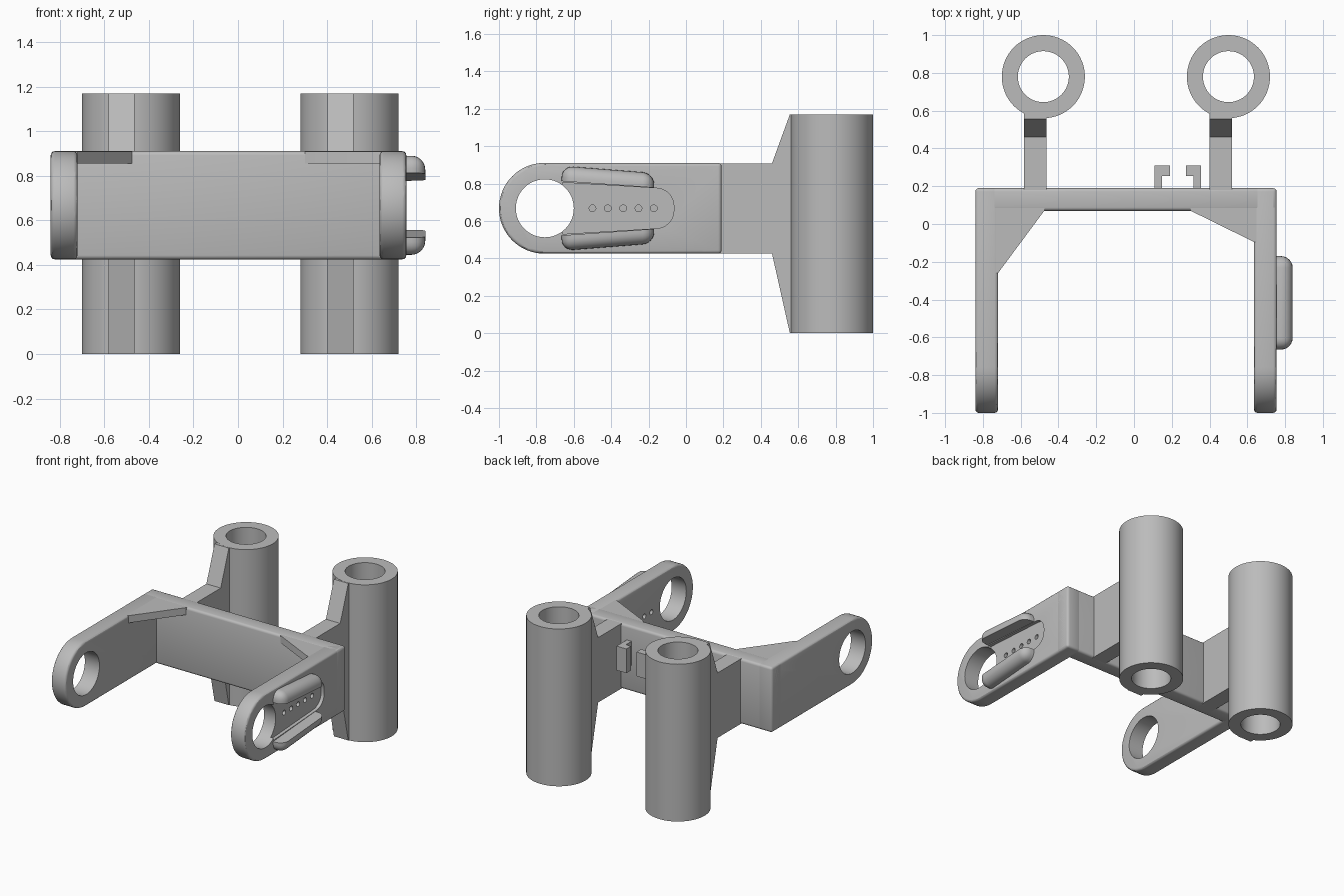
import bpy, bmesh
from math import cos, sin, pi

cube = bpy.data.objects.get("Cube")
if cube:
    bpy.data.objects.remove(cube, do_unlink=True)

grey = bpy.data.materials.new("plain grey")
grey.use_nodes = True
grey.diffuse_color = (0.5, 0.5, 0.5, 1)
grey.node_tree.nodes["Principled BSDF"].inputs["Base Color"].default_value = (0.5, 0.5, 0.5, 1)

BOTTOM, TOP = 0.425, 0.91
MID = (BOTTOM + TOP) / 2


def arc(ca, cb, r, start, end, n):
    """Points on an arc, angles in units of pi."""
    angles = [pi * (start + (end - start) * i / n) for i in range(n + 1)]
    return [(ca + r * cos(t), cb + r * sin(t)) for t in angles]


def circle(ca, cb, r, n=64):
    return arc(ca, cb, r, 0, 2, n)[:-1]


def prism(name, outline, axis, lo, hi):
    """Extrude an outline: (y, z) along x, or (x, y) along z."""
    place = (lambda a, b, t: (t, a, b)) if axis == "x" else (lambda a, b, t: (a, b, t))
    bm = bmesh.new()
    ends = [[bm.verts.new(place(a, b, t)) for a, b in outline] for t in (lo, hi)]
    for ring in ends:
        bm.faces.new(ring)
    n = len(outline)
    for i in range(n):
        j = (i + 1) % n
        bm.faces.new((ends[0][i], ends[0][j], ends[1][j], ends[1][i]))
    bmesh.ops.recalc_face_normals(bm, faces=bm.faces)
    mesh = bpy.data.meshes.new(name)
    bm.to_mesh(mesh)
    bm.free()
    mesh.materials.append(grey)
    obj = bpy.data.objects.new(name, mesh)
    bpy.context.collection.objects.link(obj)
    return obj


def box(x0, x1, y0, y1):
    return [(x0, y0), (x1, y0), (x1, y1), (x0, y1)]


def activate(obj):
    bpy.ops.object.select_all(action="DESELECT")
    obj.select_set(True)
    bpy.context.view_layer.objects.active = obj


def soften(obj, width=0.018):
    activate(obj)
    mod = obj.modifiers.new("rounded edges", "BEVEL")
    mod.width, mod.segments, mod.limit_method = width, 3, "ANGLE"
    bpy.ops.object.modifier_apply(modifier=mod.name)


def cut(obj, *cutters):
    for cutter in cutters:
        activate(obj)
        mod = obj.modifiers.new("cut", "BOOLEAN")
        mod.operation, mod.object, mod.solver = "DIFFERENCE", cutter, "EXACT"
        bpy.ops.object.modifier_apply(modifier=mod.name)
        bpy.data.objects.remove(cutter, do_unlink=True)


# Side arms with round eyes
def make_arm(name, x0, x1):
    r = (TOP - BOTTOM) / 2
    outline = arc(r - 1, MID, r, 0.5, 1.5, 32) + [(0.19, BOTTOM), (0.19, TOP)]
    arm = prism(name, outline, "x", x0, x1)
    soften(arm)
    cut(arm, prism("eye_cutter", circle(-0.755, MID, 0.155), "x", x0 - 0.1, x1 + 0.1))
    return arm


right_arm = make_arm("right_arm", -0.84, -0.72)
left_arm = make_arm("left_arm", 0.635, 0.755)

# Recess and row of small holes in the left arm
recess = [(-0.66, 0.53), (-0.66, 0.805)]
recess += arc(-0.16, 0.68, 0.095, 0.5, 0, 8) + arc(-0.16, 0.655, 0.095, 0, -0.5, 8)
cut(left_arm, prism("recess_cutter", recess, "x", 0.73, 0.9))
for i in range(5):
    cut(left_arm, prism("pin_cutter", circle(-0.5 + i * 0.082, MID, 0.018, 16), "x", 0.5, 0.9))

# Cross bar between the arms
cross_bar = prism("cross_bar", box(-0.84, 0.755, 0.07, 0.19), "z", BOTTOM, TOP)
soften(cross_bar)

# Thin corner gussets under the top edge
prism("right_gusset", [(-0.75, -0.26), (-0.72, -0.26), (-0.475, 0.07), (-0.475, 0.1), (-0.75, 0.1)],
      "z", 0.855, TOP - 0.001)
prism("left_gusset", [(0.665, -0.095), (0.635, -0.095), (0.30, 0.07), (0.30, 0.1), (0.665, 0.1)],
      "z", 0.855, TOP - 0.001)

# Upright tubes on flared webs
for side, x, web_x in (("right", -0.48, -0.523), ("left", 0.5, 0.46)):
    tube = prism(side + "_tube", circle(x, 0.78, 0.22), "z", 0, 1.17)
    cut(tube, prism("bore_cutter", circle(x, 0.78, 0.135), "z", -0.1, 1.3))
    web = [(0.12, BOTTOM), (0.46, BOTTOM), (0.555, 0.001), (0.6, 0.001),
           (0.6, 1.169), (0.555, 1.169), (0.46, TOP - 0.002), (0.12, TOP - 0.002)]
    prism(side + "_web", web, "x", web_x - 0.059, web_x + 0.059)

# Pair of facing hooks behind the bar
for side, s in (("right", -1), ("left", 1)):
    hook = [(0.123, 0.18), (0.123, 0.31), (0.042, 0.31), (0.042, 0.255), (0.083, 0.255), (0.083, 0.18)]
    prism(side + "_hook", [(0.232 + s * a, b) for a, b in hook], "z", 0.62, 0.80)

# Rounded grip pads above and below the recess
for name, s in (("upper_pad", 1), ("lower_pad", -1)):
    outline = [(-0.665, 0.145), (-0.17, 0.11), (-0.17, 0.188), (-0.665, 0.227)]
    pad = prism(name, [(y, MID + s * h) for y, h in outline], "x", 0.70, 0.84)
    bm = bmesh.new()
    bm.from_mesh(pad.data)

    def rounded(edge):
        a, b = (v.co for v in edge.verts)
        outer_face = a.x > 0.8 and b.x > 0.8
        far = all(abs(v.z - MID) > 0.16 for v in (a, b))
        if outer_face:
            return far or abs(a.y - b.y) < 0.01
        return far and abs(a.x - b.x) > 0.1

    bmesh.ops.bevel(bm, geom=[e for e in bm.edges if rounded(e)], offset=0.062,
                    segments=6, profile=0.5, affect="EDGES", clamp_overlap=True)
    bm.to_mesh(pad.data)
    bm.free()

# Smooth shading with crisp edges
bpy.ops.object.select_all(action="DESELECT")
for obj in bpy.context.scene.objects:
    if obj.type == "MESH":
        obj.select_set(True)
        bpy.context.view_layer.objects.active = obj
bpy.ops.object.shade_smooth_by_angle(angle=pi / 6)
